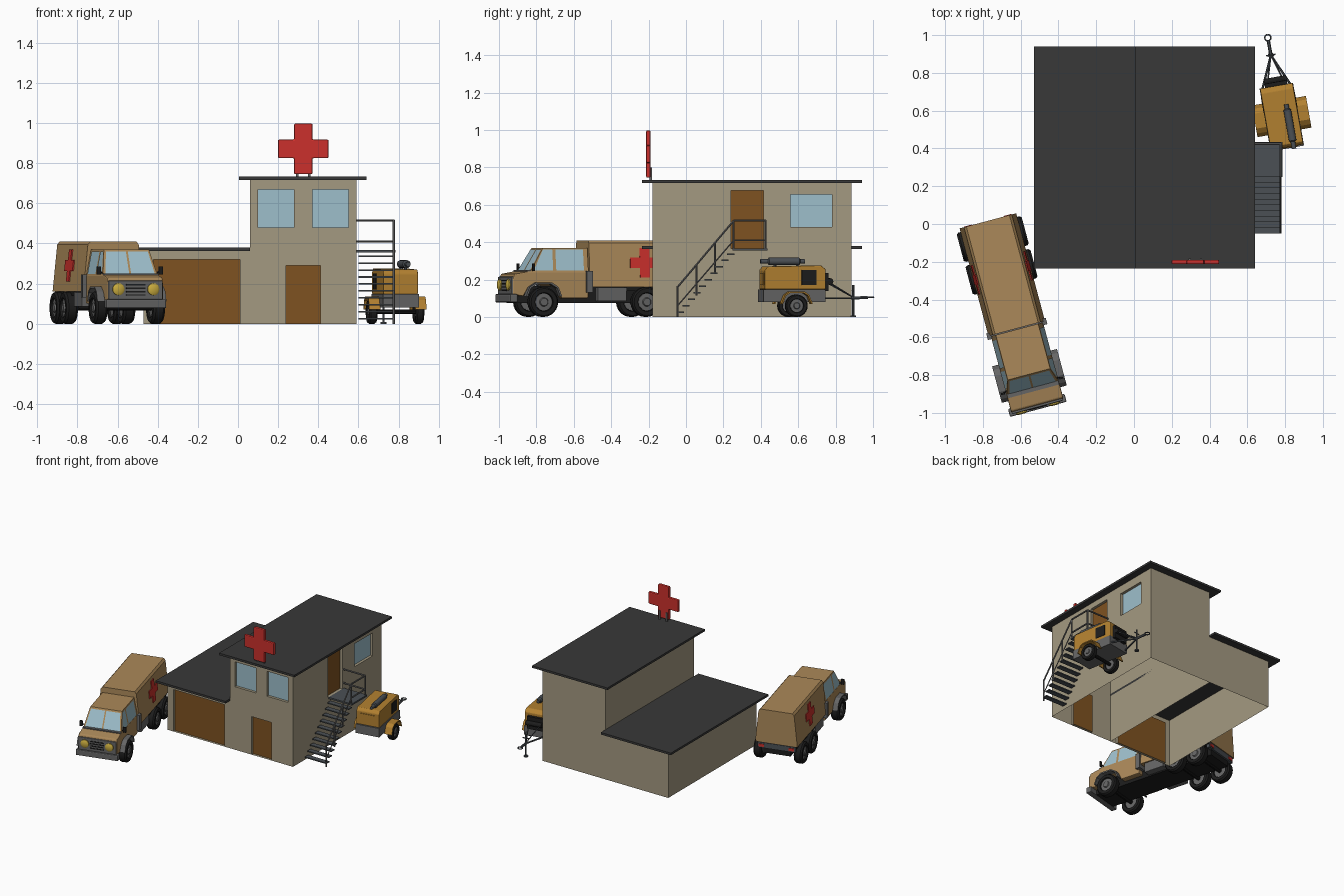
import bpy, bmesh, math
from mathutils import Vector, Matrix

if "Cube" in bpy.data.objects:
    bpy.data.objects.remove(bpy.data.objects["Cube"])

COL = dict(wall=(.37, .32, .22), roof=(.04, .04, .04), brown=(.21, .085, .015), glass=(.34, .52, .6),
           red=(.6, .03, .025), tan=(.41, .25, .1), grey=(.13, .13, .13), steel=(.07, .08, .09),
           yellow=(.45, .22, .03), black=(.012, .012, .012), lamp=(.6, .42, .05))
MATS = {}
for k, c in COL.items():
    MATS[k] = bpy.data.materials.new(k)
    MATS[k].diffuse_color = (*c, 1)
M = Matrix.Identity(4)   # placement of the group being built


def emit(name, parts, mat, smooth=False, bevel=0):
    verts, faces = [], []
    for v, f in parts:
        faces += [[i + len(verts) for i in q] for q in f]
        verts += [tuple(p) for p in v]
    me = bpy.data.meshes.new(name)
    me.from_pydata(verts, [], faces)
    bm = bmesh.new()
    bm.from_mesh(me)
    bmesh.ops.remove_doubles(bm, verts=bm.verts, dist=1e-5)
    bmesh.ops.recalc_face_normals(bm, faces=bm.faces)
    bm.to_mesh(me)
    bm.free()
    me.materials.append(MATS[mat])
    if smooth:
        me.shade_smooth()
        me.set_sharp_from_angle(angle=math.radians(35))
    ob = bpy.data.objects.new(name, me)
    bpy.context.collection.objects.link(ob)
    ob.matrix_world = M
    if bevel:
        b = ob.modifiers.new("bevel", 'BEVEL')
        b.width, b.segments, b.limit_method = bevel, 2, 'ANGLE'


def prism(poly, f, g):
    """Polygon mapped by f and g to two end caps, joined by side quads."""
    n = len(poly)
    return ([f(*p) for p in poly] + [g(*p) for p in poly],
            [list(range(n)), list(range(n, 2 * n))] + [[i, (i + 1) % n, n + (i + 1) % n, n + i] for i in range(n)])


def box(x0, x1, y0, y1, z0, z1):
    return prism([(x0, y0), (x1, y0), (x1, y1), (x0, y1)], lambda x, y: (x, y, z0), lambda x, y: (x, y, z1))


def slab(poly, x0, x1):   # yz profile swept across x
    return prism(poly, lambda y, z: (x0, y, z), lambda y, z: (x1, y, z))


def lathe(profile, o, d, n=20):   # (radius, distance) profile around axis d
    m = Matrix.Translation(o) @ Vector(d).to_track_quat('Z', 'Y').to_matrix().to_4x4()
    v = [m @ Vector((r * math.cos(2 * math.pi * i / n), r * math.sin(2 * math.pi * i / n), h))
         for r, h in profile for i in range(n)]
    k = len(profile)
    f = [[j * n + i, j * n + (i + 1) % n, (j + 1) * n + (i + 1) % n, (j + 1) * n + i]
         for j in range(k - 1) for i in range(n)]
    return v, f + [list(range(n)), list(range((k - 1) * n, k * n))]


def rod(p, q, r=.006, n=6):
    d = Vector(q) - Vector(p)
    return lathe([(r, 0), (r, d.length)], p, d, n)


def plus(a, b):
    return [(b, a), (-b, a), (-b, b), (-a, b), (-a, -b), (-b, -b), (-b, -a), (b, -a), (b, -b), (a, -b), (a, b), (b, b)]


def wall(name, o, u, w, h, inward, holes=(), depth=.02):
    """Wall sheet with recessed openings (u0, u1, z0, z1, panel colour)."""
    P = lambda a, z, d=0: tuple(Vector(o) + Vector(u) * a + Vector((0, 0, z)) + Vector(inward) * d)
    us = sorted({0, w} | {x for q in holes for x in q[:2]})
    zs = sorted({0, h} | {x for q in holes for x in q[2:4]})
    parts, quad = [], [[0, 1, 2, 3]]
    for a, b in zip(us, us[1:]):
        for c, d in zip(zs, zs[1:]):
            if not any(q[0] < (a + b) / 2 < q[1] and q[2] < (c + d) / 2 < q[3] for q in holes):
                parts.append(([P(a, c), P(b, c), P(b, d), P(a, d)], quad))
    for i, (a, b, c, d, col) in enumerate(holes):
        ring = [(a, c), (b, c), (b, d), (a, d)]
        for p, q in zip(ring, ring[1:] + ring[:1]):
            parts.append(([P(*p), P(*q), P(*q, depth), P(*p, depth)], quad))
        emit(f"{name}_{'window' if col == 'glass' else 'door'}_{i}", [([P(*p, depth) for p in ring], quad)], col)
    emit(name, parts, 'wall')


# Building walls and roofs
X, Y = (1, 0, 0), (0, 1, 0)
Y0, D = -.18, 1.065
wall("tall_front", (.06, Y0, 0), X, .53, .72, Y, [(.18, .35, 0, .29, 'brown'), (.04, .22, .48, .67, 'glass'),
                                                 (.31, .49, .48, .67, 'glass')])
wall("tall_right", (.59, Y0, 0), Y, D, .72, (-1, 0, 0), [(.42, .595, .367, .675, 'brown'), (.74, .96, .48, .655, 'glass')])
wall("tall_back", (.06, Y0 + D, 0), X, .53, .72, Y)
wall("tall_left", (.06, Y0, 0), Y, D, .72, X)
wall("low_front", (-.47, Y0, 0), X, .53, .37, Y, [(.05, .48, 0, .32, 'brown')])
wall("low_back", (-.47, Y0 + D, 0), X, .53, .37, Y)
wall("low_left", (-.47, Y0, 0), Y, D, .37, X)
emit("tall_roof", [box(.005, .64, -.235, .94, .717, .733)], 'roof')
emit("low_roof", [box(-.53, .06, -.235, .94, .363, .379)], 'roof')

# Rooftop cross sign
emit("sign_cross", [prism(plus(.126, .046), lambda a, b: (.325 + a, -.213, .871 + b),
                          lambda a, b: (.325 + a, -.19, .871 + b))], 'red', bevel=.006)
emit("sign_posts", [box(x - .006, x + .006, -.195, -.183, .73, .8) for x in (.295, .355)], 'grey')

# Outside stairs with landing and railing
N = 10
emit("stair_treads", [box(.6, .78, -.05 + i * .03, -.012 + i * .03, .022 + i * .0345, .03 + i * .0345)
                      for i in range(N)], 'steel')
emit("landing", [box(.59, .785, .25, .435, .355, .367)], 'steel')
rail = [rod((.776, y, z), (.776, y, z + h)) for y, z, h in
        ((-.045, 0, .165), (.055, .115, .165), (.155, .23, .165), (.255, .355, .16), (.425, .355, .16))]
for z in (.515, .41):
    rail += [rod((.776, .255, z), (.776, .425, z)), rod((.776, .425, z), (.59, .425, z))]
rail += [rod((.776, -.045, .16), (.776, .255, .515)), rod((.776, -.045, .06), (.776, .255, .41), .004)]
emit("stair_railing", rail, 'grey', True)


def wheel(name, x, y, r, w):
    s = 1 if x > 0 else -1
    prof = [(.6, -.3), (.63, -.5), (.9, -.5), (1, -.32), (1, .32), (.9, .5), (.63, .5), (.6, .3)]
    emit(name + "_tyre", [lathe([(a * r, b * w) for a, b in prof], (x, y, r), (s, 0, 0), 24)], 'black', True)
    emit(name + "_hub", [lathe([(a * r, b * w) for a, b in ((.57, -.36), (.57, .36), (.3, .38), (.25, .5))],
                               (x, y, r), (s, 0, 0))], 'grey', True)


# Truck
M = Matrix.Translation((-.643, -.471, 0)) @ Matrix.Rotation(math.radians(15), 4, 'Z')
for side in (-1, 1):
    for nm, y in (("front", -.345), ("middle", .225), ("rear", .405)):
        wheel(f"truck_{nm}_wheel_{side}", side * .148, y, .08, .06)
emit("truck_chassis", [box(-.1, .1, -.48, .49, .075, .165), box(-.145, .145, .12, .5, .14, .165)]
     + [rod((-.14, y, .08), (.14, y, .08), .015, 10) for y in (-.345, .225, .405)], 'black')
cargo = [(-.155, .16), (.155, .16), (.131, .395), (.118, .41), (-.118, .41), (-.131, .395)]
emit("truck_cargo_cover", [prism(cargo, lambda x, z: (x, -.085, z), lambda x, z: (x, .505, z))], 'tan')
for side in (-1, 1):
    sx = lambda z, off: side * (.155 - .0245 * (z - .16) / .24 + off)
    emit(f"truck_cross_{side}", [prism(plus(.08, .027), lambda a, b: (sx(.29 + b, -.002), .22 + a, .29 + b),
                                       lambda a, b: (sx(.29 + b, .006), .22 + a, .29 + b))], 'red')
cab = [(-.09, .1), (-.09, .245), (-.42, .245), (-.5, .23), (-.51, .2), (-.51, .12), (-.45, .11), (-.425, .155),
       (-.385, .18), (-.305, .18), (-.265, .155), (-.24, .1)]
emit("truck_cab_body", [slab(cab, -.143, .143)], 'tan', bevel=.006)
cabin = [(-.09, .24), (-.09, .37), (-.336, .37), (-.412, .24)]
hw = lambda z: .141 - .025 * (z - .24) / .13
emit("truck_cabin", [prism(cabin, lambda y, z: (-hw(z), y, z), lambda y, z: (hw(z), y, z))], 'tan')
panes = []
wy = lambda z: -.412 + .076 * (z - .24) / .13 - .003
for s in (-1, 1):
    for q in ([(-.393, .248), (-.285, .248), (-.285, .36), (-.337, .36)],
              [(-.268, .248), (-.115, .248), (-.115, .36), (-.268, .36)]):
        panes.append(([(s * (hw(z) + .002), y, z) for y, z in q], [[0, 1, 2, 3]]))
    panes.append(([(s * x, wy(z), z) for x, z in ((.005, .25), (.127, .25), (.108, .36), (.005, .36))], [[0, 1, 2, 3]]))
emit("truck_windows", panes, 'glass')
emit("truck_windscreen_cowl", [box(-.14, .14, -.43, -.408, .24, .25)], 'grey')
emit("truck_grille", [box(-.14, .14, -.517, -.5, .12, .215)], 'grey', bevel=.005)
emit("truck_bumper", [box(-.155, .155, -.528, -.485, .078, .122)], 'grey', bevel=.006)
emit("truck_grille_bars", [box(-.05, .05, -.521, -.51, z, z + .007) for z in (.14, .157, .174, .191)], 'black')
emit("truck_headlights", [lathe([(.03, 0), (.03, .012), (.02, .018)], (x, -.512, .172), (0, -1, 0))
                          for x in (-.09, .09)], 'lamp', True)
arch = [(-.445, .11), (-.425, .16), (-.387, .185), (-.303, .185), (-.265, .16), (-.245, .11),
        (-.255, .11), (-.272, .154), (-.306, .175), (-.384, .175), (-.418, .154), (-.435, .11)]
for s in (-1, 1):
    emit(f"truck_fender_{s}", [slab(arch, s * .13, s * .178)], 'grey')
    emit(f"truck_mirror_{s}", [box(*sorted((s * .15, s * .17)), -.405, -.395, .245, .285),
                               rod((s * .135, -.39, .25), (s * .16, -.4, .265), .004)], 'black')
    emit(f"truck_side_locker_{s}", [box(*sorted((s * .09, s * .15)), -.04, .12, .085, .158)], 'grey', bevel=.004)
    emit(f"truck_rear_light_{s}", [box(*sorted((s * .09, s * .13)), .49, .508, .125, .145)], 'red')
emit("truck_headboard", [box(-.163, .163, -.105, -.07, .13, .245)], 'grey')
emit("truck_rear_beam", [box(-.14, .14, .48, .503, .115, .155)], 'steel')

# Generator trailer
M = Matrix.Translation((.782, .569, 0)) @ Matrix.Rotation(math.radians(10), 4, 'Z')
hood = [(-.165, .148), (-.165, .25), (-.15, .27), (.14, .276), (.165, .255), (.165, .148)]
emit("trailer_body", [slab(hood, -.088, .088)], 'yellow', bevel=.005)
emit("trailer_base", [box(-.09, .09, -.172, .165, .08, .148)], 'grey')
guard = [(-.085, .07), (-.066, .118), (-.04, .136), (.04, .136), (.066, .118), (.085, .07),
         (.077, .07), (.06, .113), (.037, .128), (-.037, .128), (-.06, .113), (-.077, .07)]
for s in (-1, 1):
    emit(f"trailer_fender_{s}", [slab(guard, s * .088, s * .145)], 'yellow')
    wheel(f"trailer_wheel_{s}", s * .118, 0, .06, .042)
    emit(f"trailer_vent_{s}", [box(*sorted((s * .08, s * .091)), .035, .115, .17, .25)], 'black')
emit("trailer_axle", [rod((-.11, 0, .06), (.11, 0, .06), .012, 10)], 'black')
emit("trailer_rear_panel", [box(-.06, .06, -.169, -.16, .17, .235)], 'yellow')
emit("trailer_front_vent", [box(-.06, .06, .16, .185, .14, .235),
                            rod((-.06, .195, .19), (.06, .195, .19), .017, 12)], 'black')
emit("trailer_muffler", [lathe([(.012, -.18), (.012, -.14), (.02, -.135), (.02, .03), (.012, .036), (.012, .06)],
                               (.035, 0, .297), (0, 1, 0)),
                         rod((.035, -.1, .27), (.035, -.1, .3), .008), rod((.035, .02, .27), (.035, .02, .3), .008)],
     'steel', True)
bars = [rod((0, .32, .1), (0, .408, .105), .009)]
for s in (-1, 1):
    bars += [rod((s * .08, .15, .1), (0, .33, .1), .006), rod((s * .05, .165, .2), (0, .33, .105), .004)]
ring = [(.017 * math.cos(i * math.pi / 6), .424 + .017 * math.sin(i * math.pi / 6), .105) for i in range(13)]
bars += [rod(p, q, .004) for p, q in zip(ring, ring[1:])]
bars += [rod((0, .33, 0), (0, .33, .17), .006), rod((-.025, .33, .14), (.025, .33, .14), .004),
         rod((0, .33, 0), (0, .33, .008), .016, 12)]
emit("trailer_drawbar_and_stand", bars, 'steel')

for m in bpy.data.materials:
    if m.users and not m.is_grease_pencil:
        m.use_nodes = True
        m.node_tree.nodes["Principled BSDF"].inputs["Base Color"].default_value = m.diffuse_color
